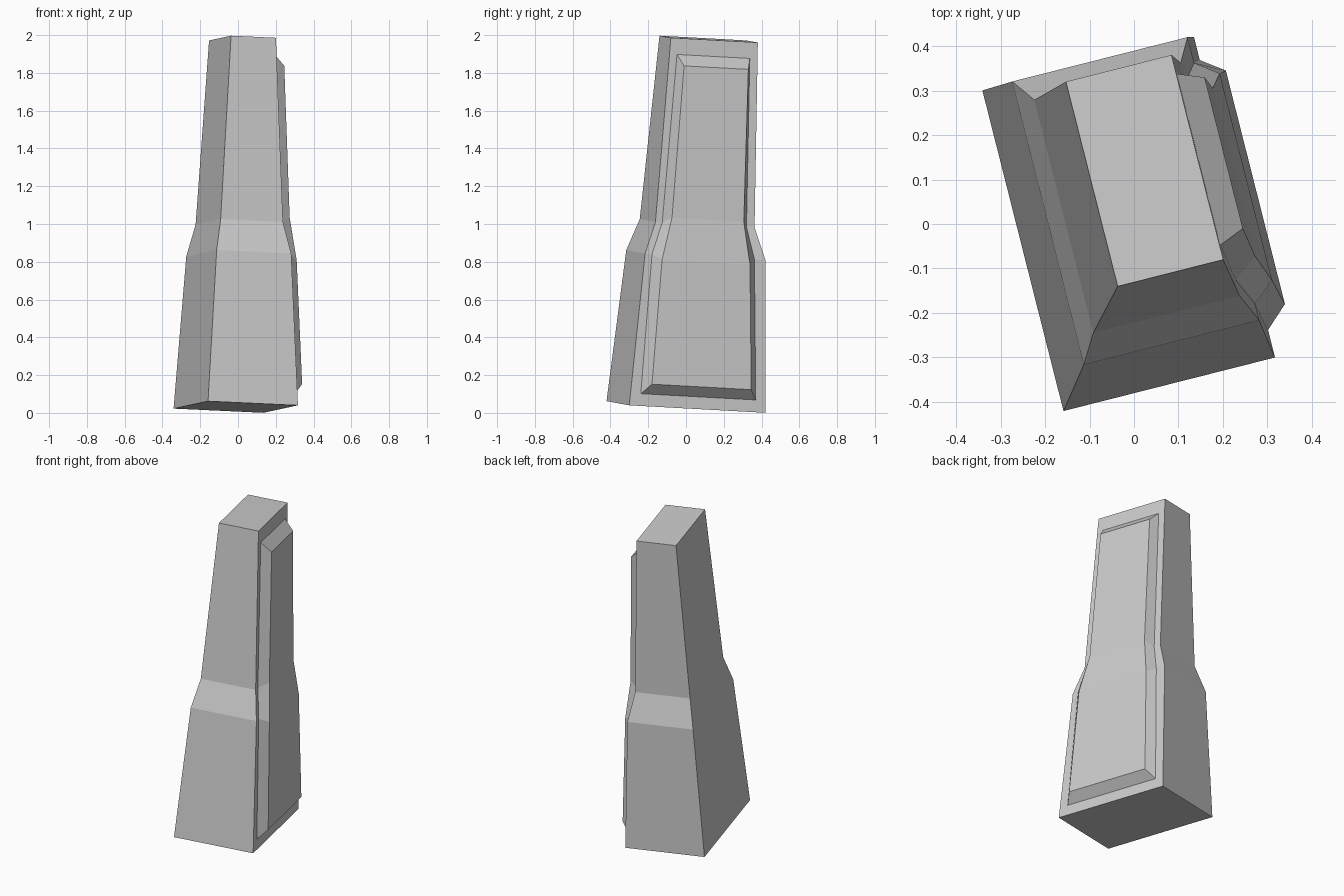
import bpy, bmesh
from math import radians, cos, sin

if "Cube" in bpy.data.objects:
    bpy.data.objects.remove(bpy.data.objects["Cube"])

TURN = radians(14.2)


def place(u, v, h):
    """Local side/depth/height -> world: turned about z, level planes slightly tilted."""
    return (u * cos(TURN) - v * sin(TURN),
            u * sin(TURN) + v * cos(TURN),
            h - 0.045 * u - 0.053 * v - 0.003)


def make_object(name, bm):
    bmesh.ops.recalc_face_normals(bm, faces=bm.faces)
    mesh = bpy.data.meshes.new(name)
    bm.to_mesh(mesh)
    bm.free()
    obj = bpy.data.objects.new(name, mesh)
    bpy.context.collection.objects.link(obj)
    return obj


def bridge(bm, a, b):
    """Quads between two closed rings of equal length."""
    for i in range(len(a)):
        j = (i + 1) % len(a)
        bm.faces.new((a[i], a[j], b[j], b[i]))


# Tapered tower body: height, left, right, front, back of each level
levels = [
    (0.034, -0.257, 0.234, -0.369, 0.375),
    (0.842, -0.187, 0.220, -0.279, 0.378),
    (1.011, -0.149, 0.191, -0.215, 0.326),
    (1.990, -0.070, 0.175, -0.127, 0.348),
]
bm = bmesh.new()
rings = []
for h, l, r, f, b in levels:
    rings.append([bm.verts.new(place(u, v, h))
                  for u, v in ((l, f), (r, f), (r, b), (l, b))])
for lower, upper in zip(rings, rings[1:]):
    bridge(bm, lower, upper)
bm.faces.new(rings[0][::-1])
bm.faces.new(rings[-1])
make_object("tower_body", bm)

# Raised bevelled panel on the right side: height, outward position, front, back
base = [
    (0.099, 0.233, -0.306, 0.322),
    (0.842, 0.220, -0.241, 0.318),
    (1.011, 0.191, -0.178, 0.282),
    (1.904, 0.176, -0.094, 0.304),
]
cap = [
    (0.154, 0.285, -0.258, 0.284),
    (0.815, 0.270, -0.199, 0.281),
    (1.040, 0.247, -0.139, 0.253),
    (1.847, 0.235, -0.070, 0.281),
]
bm = bmesh.new()


def columns(rows):
    front = [bm.verts.new(place(u, f, h)) for h, u, f, b in rows]
    back = [bm.verts.new(place(u, b, h)) for h, u, f, b in rows]
    return front, back


base_front, base_back = columns(base)
cap_front, cap_back = columns(cap)
bridge(bm, base_front + base_back[::-1], cap_front + cap_back[::-1])
for i in range(3):
    bm.faces.new((cap_front[i], cap_back[i], cap_back[i + 1], cap_front[i + 1]))
panel = make_object("side_panel", bm)
# open shell: make sure the cap faces outwards
if panel.data.polygons[-1].normal.x < 0:
    panel.data.flip_normals()
